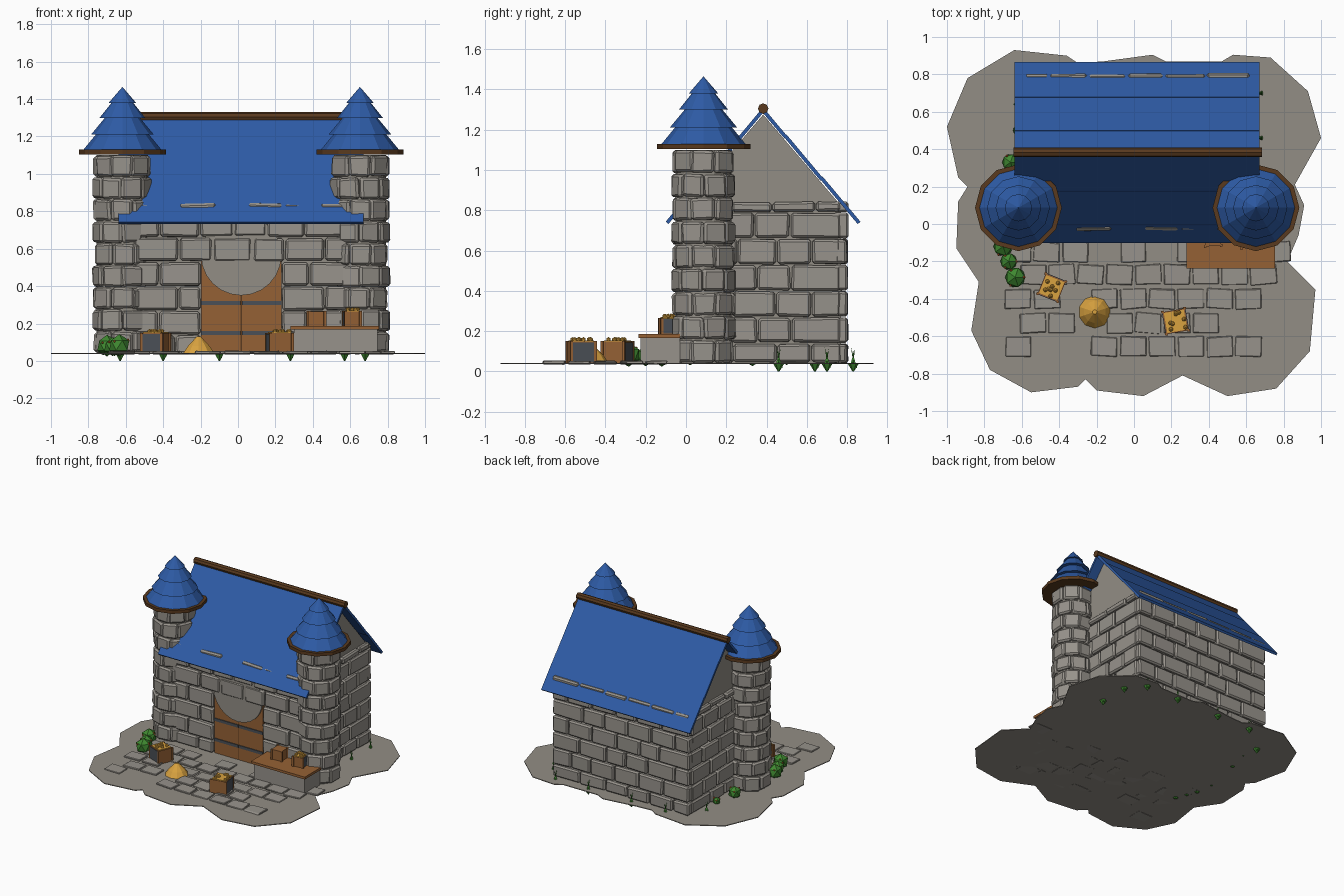
import bpy, bmesh, math, random
from mathutils import Matrix, Vector

random.seed(4)
if "Cube" in bpy.data.objects:
    bpy.data.objects.remove(bpy.data.objects["Cube"])


def material(name, *rgb):
    m = bpy.data.materials.new(name)
    m.use_nodes = True
    m.diffuse_color = (*rgb, 1)
    m.node_tree.nodes["Principled BSDF"].inputs["Base Color"].default_value = (*rgb, 1)
    return m


STONE = material("stone grey", 0.31, 0.29, 0.26)
MORTAR = material("warm grey", 0.29, 0.27, 0.235)
BLUE = material("roof blue", 0.027, 0.105, 0.38)
WOOD = material("wood brown", 0.30, 0.12, 0.035)
BEAM = material("dark brown", 0.10, 0.042, 0.013)
IRON = material("iron grey", 0.07, 0.08, 0.095)
GOLD = material("gold", 0.69, 0.36, 0.05)
GREEN = material("leaf green", 0.05, 0.25, 0.03)
BERRY = material("berry orange", 0.55, 0.13, 0.03)

CX, RIDGE_Y, BASE = 0.017, 0.383, 0.04


def finish(name, bm, *mats, bevel=0):
    bmesh.ops.recalc_face_normals(bm, faces=bm.faces)
    me = bpy.data.meshes.new(name)
    bm.to_mesh(me)
    bm.free()
    for m in mats:
        me.materials.append(m)
    ob = bpy.data.objects.new(name, me)
    bpy.context.collection.objects.link(ob)
    if bevel:
        mod = ob.modifiers.new("worn edges", "BEVEL")
        mod.width, mod.segments = bevel, 1
    return ob


def add_box(bm, center, size, rot=None, jitter=0):
    m = Matrix.Translation(center) @ (rot or Matrix()) @ Matrix.Diagonal((*size, 1))
    verts = bmesh.ops.create_cube(bm, size=1, matrix=m)["verts"]
    for v in verts:
        v.co += Vector([random.uniform(-jitter, jitter) for _ in range(3)])
    return verts


def box(name, mat, lo, hi):
    bm = bmesh.new()
    add_box(bm, [(a + b) / 2 for a, b in zip(lo, hi)], [b - a for a, b in zip(lo, hi)])
    return finish(name, bm, mat)


def cone(name, mat, center, r1, r2, depth, sides, rot=None):
    bm = bmesh.new()
    bmesh.ops.create_cone(bm, cap_ends=True, segments=sides, radius1=r1, radius2=r2,
                          depth=depth, matrix=Matrix.Translation(center) @ (rot or Matrix()))
    return finish(name, bm, mat)


def extrude(name, mat, points, offset):
    bm = bmesh.new()
    face = bm.faces.new([bm.verts.new(p) for p in points])
    new = bmesh.ops.extrude_face_region(bm, geom=[face])["geom"]
    bmesh.ops.translate(bm, vec=offset, verts=[v for v in new if isinstance(v, bmesh.types.BMVert)])
    return finish(name, bm, mat)


def spin(angle, axis="Z"):
    return Matrix.Rotation(angle, 4, axis)


# Ground with a scalloped outline
outline = [(-.64, .93), (-.36, .9), (-.3, .86), (-.16, .87), (.1, .905), (.17, .87), (.47, .87),
           (.53, .905), (.73, .89), (.93, .71), (1, .46), (.86, .21), (.91, .1), (.88, -.06),
           (.82, -.2), (.97, -.35), (.94, -.68), (.76, -.88), (.5, -.92), (.26, -.81),
           (.05, -.92), (-.2, -.89), (-.26, -.83), (-.3, -.87), (-.55, -.9), (-.77, -.78),
           (-.87, -.57), (-.83, -.31), (-.95, -.13), (-.94, .12), (-.89, .2), (-.94, .25),
           (-1, .52), (-.89, .78)]
extrude("ground", MORTAR, [(x, y, 0.036) for x, y in outline], (0, 0, 0.006))

# Paving slabs in staggered rows, some missing
bm = bmesh.new()
paving = [(-.15, -.62, "1110101001"), (-.27, -.54, "1111111110"), (-.40, -.62, "110111111"),
          (-.53, -.54, "1101111"), (-.655, -.62, "100111111")]
for y, x0, row in paving:
    for i, present in enumerate(row):
        if present == "1":
            add_box(bm, (x0 + i * .154, y, .044), (.138, .105, .014),
                    spin(random.uniform(-.07, .07)), .004)
finish("paving_slabs", bm, STONE, bevel=.004)

# House core and gables
box("house_core", MORTAR, (CX - .575, 0, BASE), (CX + .575, .77, .83))
extrude("gable_walls", MORTAR, [(CX - .58, RIDGE_Y - .38, .83), (CX - .58, RIDGE_Y + .38, .83),
                                (CX - .58, RIDGE_Y, 1.275)], (1.16, 0, 0))


# Walls of rough blocks laid in courses
def stone_wall(name, start, end, opening=None):
    bm = bmesh.new()
    a, b = Vector(start), Vector(end)
    length, along = (b - a).length, (b - a).normalized()
    rot = spin(math.atan2(along.y, along.x))
    levels = [BASE, .14, .27, .4, .53, .66, .79, .845]
    for k, (z0, z1) in enumerate(zip(levels, levels[1:])):
        spans = [(0, length)]
        if opening and z0 < .5:
            spans = [(0, opening[0]), (opening[1], length)]
        for s0, s1 in spans:
            n = max(2, round((s1 - s0) / .19))
            step = (s1 - s0) / n
            cuts = [s0] + [s0 + step * (i + .25 * (-1) ** k + random.uniform(-.1, .1))
                           for i in range(1, n)] + [s1]
            for c0, c1 in zip(cuts, cuts[1:]):
                p = a + along * (c0 + c1) / 2
                add_box(bm, (p.x, p.y, (z0 + z1) / 2),
                        (c1 - c0 - .008, random.uniform(.058, .072), z1 - z0 - .008), rot, .004)
    finish(name, bm, STONE, bevel=.011)


left, right, front, back = CX - .575, CX + .575, 0, .77
stone_wall("front_wall", (left, front), (right, front), (right - CX - .215, right - CX + .215))
stone_wall("back_wall", (right + .03, back), (left - .03, back))
stone_wall("right_wall", (left, back), (left, front))
stone_wall("left_wall", (right, front), (right, back))

# Double door with iron straps under a stone arch disc
for side in (-1, 1):
    x0, x1 = sorted((CX + side * .004, CX + side * .215))
    box("door_leaf", WOOD, (x0, -.015, BASE), (x1, .01, .57))
    for z in (.15, .31):
        box("door_strap", IRON, (x0, -.021, z - .011), (x1, -.012, z + .011))
box("door_seam", BEAM, (CX - .006, -.012, BASE), (CX + .006, .01, .57))
cone("arch_disc", MORTAR, (CX, -.005, .565), .215, .215, .044, 24, spin(math.pi / 2, "X"))

# Roof slopes of overlapping boards and ridge beam
for side, label, stops in ((-1, "front", (0, .2, .385, .475)), (1, "back", (0, .11, .29, .475))):
    bm = bmesh.new()
    for d0, d1 in zip(stops, stops[1:]):
        p0 = Vector((CX, RIDGE_Y + side * d0, 1.295 - 1.165 * d0))
        p1 = Vector((CX, RIDGE_Y + side * d1, 1.295 - 1.165 * d1))
        slope = math.atan2(p1.z - p0.z, p1.y - p0.y)
        tilt = spin(slope - side * .012, "X")
        add_box(bm, (p0 + p1) / 2, (1.31, (p1 - p0).length + .008, .018), tilt)
    finish(label + "_roof", bm, BLUE)
cone("ridge_beam", BEAM, (CX + .003, RIDGE_Y, 1.305), .026, .026, 1.33, 8, spin(math.pi / 2, "Y"))

# Round corner towers with tiered spires
for side, label in ((-1, "right"), (1, "left")):
    tx, ty = CX + side * .635, .087
    cone(label + "_tower_core", MORTAR, (tx, ty, .57), .138, .138, 1.06, 16)
    bm = bmesh.new()
    rows, count = 9, 8
    h = 1.06 / rows
    for r in range(rows):
        for i in range(count):
            t = (i + .5 * (r % 2) + random.uniform(-.06, .06)) * math.tau / count
            reach = .123 + random.uniform(-.004, .006)
            add_box(bm, (tx + reach * math.cos(t), ty + reach * math.sin(t), BASE + (r + .5) * h),
                    (.055, .115, h - .008), spin(t), .005)
    finish(label + "_tower_stones", bm, STONE, bevel=.012)
    cone(label + "_spire_rim", BEAM, (tx, ty, 1.117), .232, .232, .026, 12)
    for z0, z1, r1, r2 in ((1.125, 1.225, .212, .13), (1.21, 1.31, .168, .085),
                           (1.3, 1.39, .122, .05), (1.38, 1.465, .073, 0)):
        cone(label + "_spire_tier", BLUE, (tx, ty, (z0 + z1) / 2), r1, r2, z1 - z0, 12)

# Stone counter with a wooden top
box("counter_base", STONE, (.3, -.225, BASE), (.745, -.03, .167))
box("counter_top", WOOD, (.28, -.237, .167), (.755, -.03, .186))


# Crates: wooden ends, iron sides, lumps of gold on top
def crate(name, x, y, z, size, height, angle, iron=True, filled=True):
    rot = spin(math.radians(angle))
    place = Matrix.Translation((x, y, z)) @ rot
    bm = bmesh.new()
    add_box(bm, (x, y, z + height / 2), (size, size, height), rot)
    for sx in (-1, 1):
        for sy in (-1, 1):
            add_box(bm, place @ Vector((sx * size / 2, sy * size / 2, height / 2)),
                    (.014, .014, height + .004), rot)
    finish(name, bm, WOOD)
    if iron:
        bm = bmesh.new()
        for sx in (-1, 1):
            add_box(bm, place @ Vector((sx * size / 2, 0, height / 2)),
                    (.008, size * .88, height * .94), rot)
        finish(name + "_plates", bm, IRON)
    if filled:
        bm = bmesh.new()
        add_box(bm, (x, y, z + height), (size * .9, size * .9, .012), rot)
        for i in range(8):
            p = Vector((random.uniform(-.4, .4) * size, random.uniform(-.4, .4) * size, height + .01))
            bmesh.ops.create_icosphere(bm, subdivisions=1, radius=.013,
                                       matrix=Matrix.Translation(place @ p))
        finish(name + "_gold", bm, GOLD)


crate("path_crate", -.44, -.34, BASE, .115, .108, 68)
crate("front_crate", .222, -.52, BASE, .12, .108, 10)
crate("counter_box", .42, -.075, .186, .085, .078, 4, False, False)
crate("counter_crate", .61, -.085, .186, .08, .078, 8)

# Heap of gold
cone("gold_heap", GOLD, (-.21, -.47, .06), .088, .06, .04, 10)
cone("gold_heap_top", GOLD, (-.21, -.47, .105), .06, .012, .05, 10)

# Bushes with berries
for x, y, r in ((-.7, -.12, .058), (-.67, -.2, .05), (-.635, -.285, .06), (-.66, .33, .05),
                (-.72, .02, .035), (-.62, .5, .03)):
    center = Vector((x, y, BASE + r * .72))
    bm = bmesh.new()
    bmesh.ops.create_icosphere(bm, subdivisions=1, radius=r, matrix=Matrix.Translation(center))
    finish("bush", bm, GREEN)
    bm = bmesh.new()
    for i in range(4):
        d = Vector((math.cos(i * 2.1), math.sin(i * 2.1), random.uniform(.3, .9))).normalized()
        bmesh.ops.create_icosphere(bm, subdivisions=1, radius=.007,
                                   matrix=Matrix.Translation(center + d * r * .92))
    finish("berries", bm, BERRY)

# Grass tufts along the walls, rooted just below ground
for x, y in ((-.4, .83), (-.1, .83), (.28, .83), (.57, .83), (.68, .46), (.68, .7), (-.63, .64)):
    cone("grass_root", GREEN, (x, y, .02), .004, .028, .04, 6)
    for i in range(3):
        lean = spin(i * 2.1) @ spin(.25, "Y")
        cone("grass_blade", GREEN, (x, y, .07), .008, 0, .07 + .02 * i, 4, lean)
